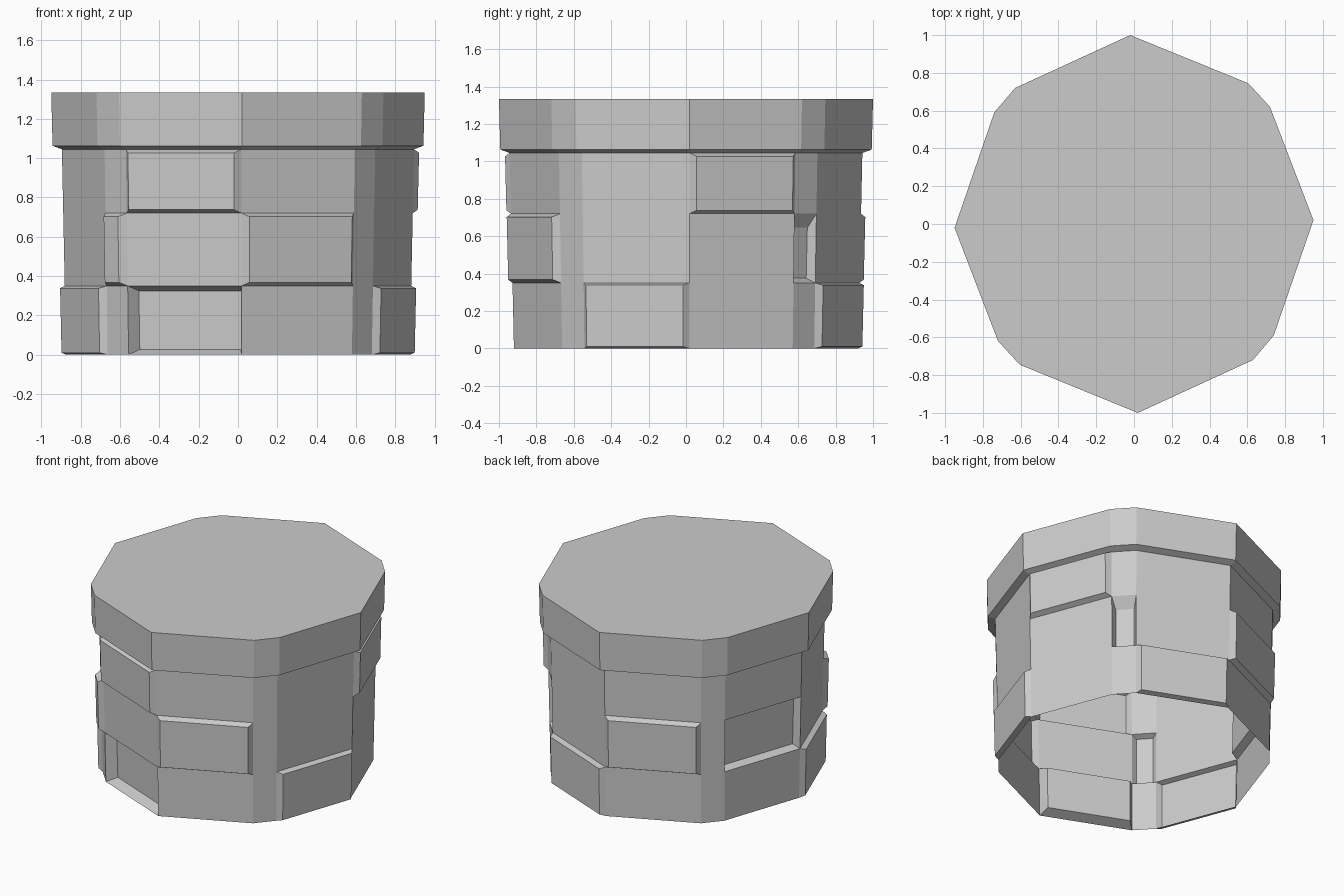
import bpy, bmesh
from mathutils import Vector

if "Cube" in bpy.data.objects:
    bpy.data.objects.remove(bpy.data.objects["Cube"])

# Plan outline: half of the twelve corners, the rest by half-turn symmetry
half = [(.95, .02), (.72, .62), (.605, .745), (-.02, 1.0), (-.63, .72), (-.74, .59)]
outline = half + [(-x, -y) for x, y in half]
N = len(outline)
UP = Vector((0, 0, 1))


def ring(bm, scale, z):
    return [bm.verts.new((x * scale, y * scale, z)) for x, y in outline]


def bridge(bm, lo, hi):
    for i in range(N):
        j = (i + 1) % N
        bm.faces.new((lo[i], lo[j], hi[j], hi[i]))


def finish(bm, name):
    mesh = bpy.data.meshes.new(name)
    bm.to_mesh(mesh)
    bm.free()
    obj = bpy.data.objects.new(name, mesh)
    bpy.context.collection.objects.link(obj)


def stone(bm, quad, depth, side, low, high):
    """Bevelled stone panel pushed out (or in, when depth is negative)."""
    a, b, c, d = quad
    along = (b.co - a.co).normalized()
    out = along.cross(UP)
    moves = [(side, low), (-side, low), (-side, -high), (side, -high)]
    front = [bm.verts.new(v.co + out * depth + along * s + UP * h)
             for v, (s, h) in zip(quad, moves)]
    bm.faces.new(front)
    for i in range(4):
        j = (i + 1) % 4
        bm.faces.new((quad[i], quad[j], front[j], front[i]))


# Raised and sunken stones: (column, row) -> depth, side, low and high bevels
raised = (.037, .026, .018, .018)
stones = {key: raised for key in [(0, 2), (3, 1), (7, 1), (8, 2), (9, 1)]}
stones.update({(c, 0): (.035, .025, .01, .012) for c in (2, 6, 11)})
stones[(8, 0)] = (-.07, .033, .027, .025)
stones[(1, 1)] = (-.05, .02, .025, .075)
stones[(5, 1)] = (-.045, .026, .025, .02)

# Open, slightly flared stone wall
bm = bmesh.new()
levels = [0, .35, .72, 1.045]
rings = [ring(bm, .92 + .022 * z, z) for z in levels]
for row in range(3):
    for col in range(N):
        nxt = (col + 1) % N
        quad = (rings[row][col], rings[row][nxt], rings[row + 1][nxt], rings[row + 1][col])
        if (col, row) in stones:
            stone(bm, quad, *stones[(col, row)])
        else:
            bm.faces.new(quad)
finish(bm, "stone_wall")

# Overhanging cap with a sloped underside
bm = bmesh.new()
cap = [ring(bm, s, z) for s, z in [(.943, 1.045), (.993, 1.063), (1, 1.333)]]
bridge(bm, cap[0], cap[1])
bridge(bm, cap[1], cap[2])
bm.faces.new(cap[2])
finish(bm, "cap")
